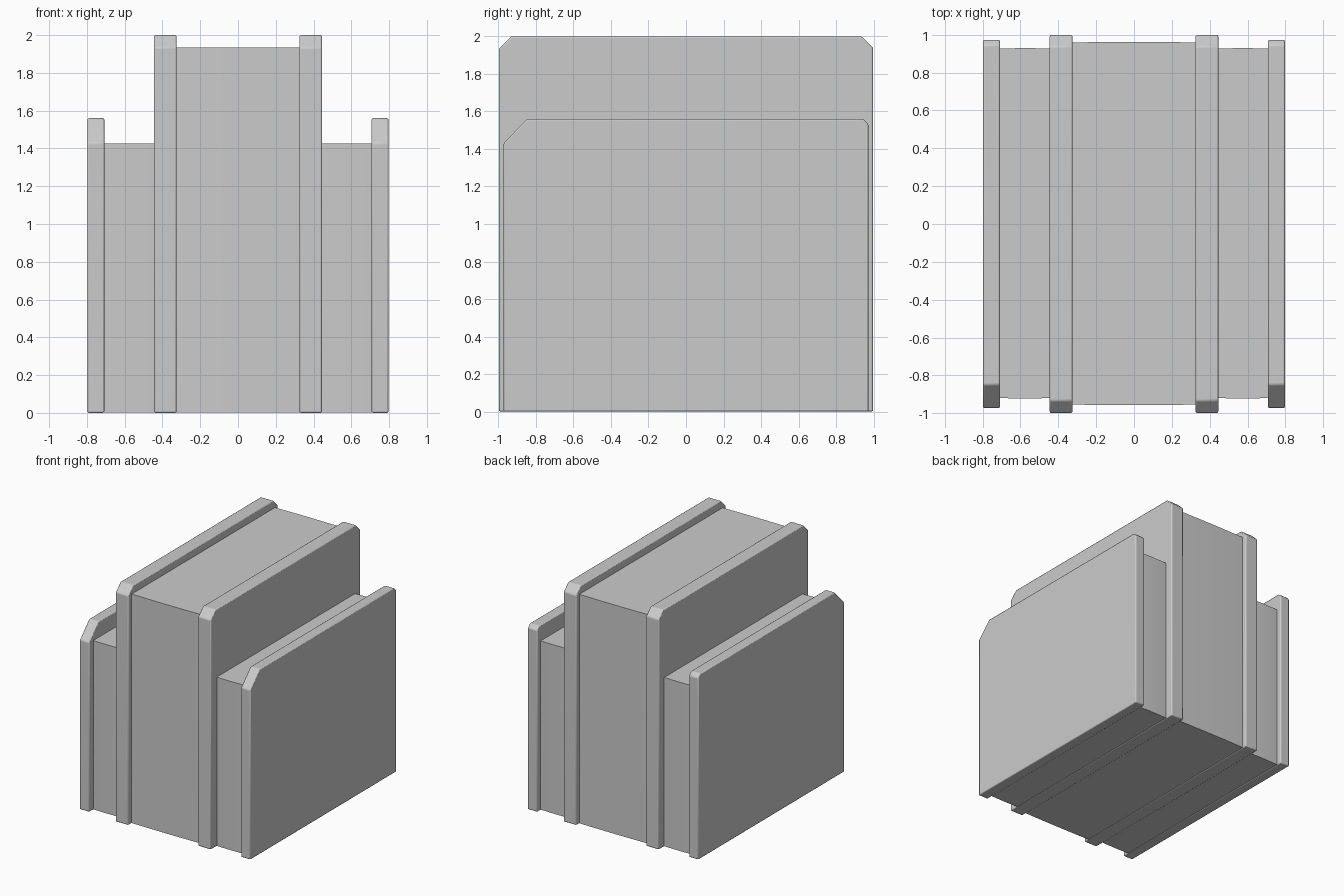
import bpy, bmesh

if "Cube" in bpy.data.objects:
    bpy.data.objects.remove(bpy.data.objects["Cube"])


def slab(name, profile, x0, x1, bevel=0.0, crown=0.0, steps=1, mirror=False):
    """Sweep a (y, z) profile along x, optionally swelling the ends at mid width."""
    bm = bmesh.new()
    rings = []
    for i in range(steps + 1):
        t = i / steps
        swell = 1 + crown * 4 * t * (1 - t)
        rings.append([bm.verts.new((x0 + (x1 - x0) * t, y * swell, z))
                      for y, z in profile])
    n = len(profile)
    for a, b in zip(rings, rings[1:]):
        for j in range(n):
            k = (j + 1) % n
            bm.faces.new((a[j], a[k], b[k], b[j]))
    bm.faces.new(rings[0])
    bm.faces.new(rings[-1][::-1])
    bmesh.ops.recalc_face_normals(bm, faces=bm.faces[:])
    mesh = bpy.data.meshes.new(name)
    bm.to_mesh(mesh)
    bm.free()
    obj = bpy.data.objects.new(name, mesh)
    bpy.context.collection.objects.link(obj)
    if bevel:
        mod = obj.modifiers.new("soft_edges", 'BEVEL')
        mod.width, mod.segments, mod.limit_method = bevel, 2, 'ANGLE'
    if mirror:
        obj.modifiers.new("mirror", 'MIRROR').use_mirror_merge = False
    bpy.ops.object.select_all(action='DESELECT')
    obj.select_set(True)
    bpy.context.view_layer.objects.active = obj
    bpy.ops.object.shade_smooth_by_angle()
    return obj


def chamfered(y, z, front, front_drop, back):
    """Upright rectangle with its upper front and back corners cut."""
    return [(-y, 0), (y, 0), (y, z - back), (y - back, z),
            (-y + front, z), (-y, z - front_drop)]


def box(y0, y1, z):
    return [(y0, 0.003), (y1, 0.003), (y1, z), (y0, z)]


# Tall centre block and the two lower side blocks
slab("centre_block", box(-0.953, 0.958, 1.935), -0.34, 0.34, crown=0.004, steps=8)
slab("side_block", box(-0.918, 0.925, 1.427), 0.43, 0.72, crown=0.004, steps=8, mirror=True)

# Tall inner panels, chamfered at both upper corners
slab("inner_panel", chamfered(0.998, 2.0, 0.065, 0.065, 0.06), 0.325, 0.445,
     bevel=0.008, mirror=True)

# Lower outer panels, with a larger cut at the front
slab("outer_panel", chamfered(0.973, 1.56, 0.125, 0.13, 0.028), 0.708, 0.797,
     bevel=0.008, mirror=True)
